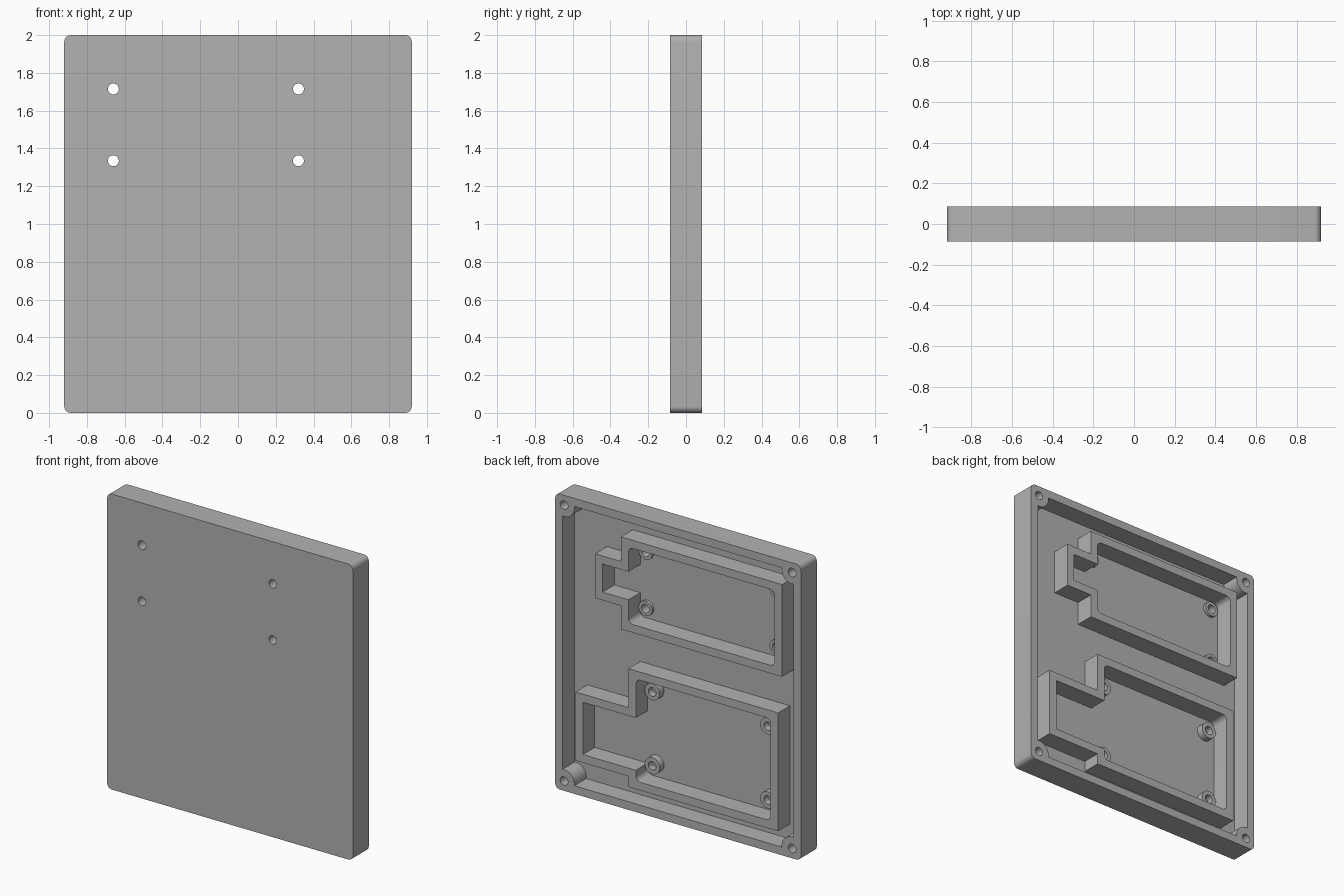
import bpy, bmesh
from math import cos, sin, pi, asin, radians
from mathutils import Vector

cube = bpy.data.objects.get("Cube")
if cube:
    bpy.data.objects.remove(cube, do_unlink=True)

HALF_W, HEIGHT, HALF_D = 0.92, 2.0, 0.085
FLOOR = -0.042          # inner floor depth
WALL = 0.055
SCREW = 0.066           # screw centre inset from the outer edges

grey = bpy.data.materials.new("plain grey")
grey.use_nodes = True
colour = (0.445, 0.445, 0.445, 1)
grey.diffuse_color = colour
grey.node_tree.nodes["Principled BSDF"].inputs["Base Color"].default_value = colour


def circle(x, z, r, n=32):
    return [(x + r * cos(2 * pi * i / n), z + r * sin(2 * pi * i / n)) for i in range(n)]


def rounded(corners, radii, n=6):
    """Round the right-angled corners of an outline."""
    out = []
    for i, (p, r) in enumerate(zip(corners, radii)):
        p = Vector(p)
        if not r:
            out.append(tuple(p))
            continue
        da = (Vector(corners[i - 1]) - p).normalized()
        db = (Vector(corners[(i + 1) % len(corners)]) - p).normalized()
        c = p + r * (da + db)
        for k in range(n + 1):
            t = pi / 2 * k / n
            out.append(tuple(c - r * (db * cos(t) + da * sin(t))))
    return out


def slab(name, outlines, y0, y1):
    """Fill x-z outlines (inner ones become holes) and extrude from y0 to y1."""
    curve = bpy.data.curves.new(name, 'CURVE')
    curve.dimensions = '2D'
    curve.fill_mode = 'BOTH'
    curve.extrude = (y1 - y0) / 2
    for pts in outlines:
        s = curve.splines.new('POLY')
        s.points.add(len(pts) - 1)
        for sp, (x, z) in zip(s.points, pts):
            sp.co = (x, z, 0, 1)
        s.use_cyclic_u = True
    tmp = bpy.data.objects.new(name + "_profile", curve)
    bpy.context.collection.objects.link(tmp)
    deps = bpy.context.evaluated_depsgraph_get()
    mesh = bpy.data.meshes.new_from_object(tmp.evaluated_get(deps))
    bpy.data.objects.remove(tmp, do_unlink=True)
    bpy.data.curves.remove(curve)

    bm = bmesh.new()
    bm.from_mesh(mesh)
    for v in bm.verts:
        x, z, d = v.co
        v.co = (x, (y0 + y1) / 2 - d, z)
    bmesh.ops.remove_doubles(bm, verts=bm.verts, dist=1e-5)
    bmesh.ops.recalc_face_normals(bm, faces=bm.faces)
    bm.to_mesh(mesh)
    bm.free()
    mesh.materials.clear()
    mesh.materials.append(grey)
    mesh.name = name
    obj = bpy.data.objects.new(name, mesh)
    bpy.context.collection.objects.link(obj)
    bpy.ops.object.select_all(action='DESELECT')
    obj.select_set(True)
    bpy.context.view_layer.objects.active = obj
    bpy.ops.object.shade_smooth_by_angle(angle=radians(30))
    return obj


# Front plate with four through holes
outer = rounded([(-HALF_W, 0), (HALF_W, 0), (HALF_W, HEIGHT), (-HALF_W, HEIGHT)], [0.035] * 4)
upper_mounts = [(x, z) for x in (-0.66, 0.32) for z in (1.335, 1.715)]
lower_mounts = [(x, z) for x in (-0.615, 0.25) for z in (0.30, 0.80)]
slab("front_plate", [outer] + [circle(x, z, 0.029) for x, z in upper_mounts], -HALF_D, FLOOR)

# Outer wall with a round screw boss in each corner
BOSS = 0.078
tilt = asin((SCREW - WALL) / BOSS)
inner, screw_holes = [], []
for k, (sx, sz) in enumerate([(1, 1), (-1, 1), (-1, -1), (1, -1)]):
    cx = sx * (HALF_W - SCREW)
    cz = HEIGHT / 2 + sz * (HEIGHT / 2 - SCREW)
    start, end = -pi / 2 + tilt, -pi - tilt
    for i in range(13):
        a = start + (end - start) * i / 12 + k * pi / 2
        inner.append((cx + BOSS * cos(a), cz + BOSS * sin(a)))
    screw_holes.append(circle(cx, cz, 0.029))
slab("outer_wall", [outer, inner] + screw_holes, FLOOR, HALF_D)


def frame(name, left, step, right, body, tab):
    """Raised frame: a wide body with a narrower tab towards +x."""
    loops = []
    for t, r in ((0, 0), (WALL, 0.035)):
        x0, x1, x2 = right + t, step - t, left - t
        b0, b1, t0, t1 = body[0] + t, body[1] - t, tab[0] + t, tab[1] - t
        corners = [(x0, b0), (x1, b0), (x1, t0), (x2, t0),
                   (x2, t1), (x1, t1), (x1, b1), (x0, b1)]
        loops.append(rounded(corners, [r, r, 0, 0, 0, 0, r, r]))
    slab(name, loops, FLOOR, HALF_D)


# Raised component frames
frame("upper_frame", 0.62, 0.427, -0.779, (1.208, 1.833), (1.367, 1.667))
frame("lower_frame", 0.768, 0.371, -0.749, (0.155, 0.956), (0.228, 0.692))

# Standoffs inside the frames
for label, mounts, radius, top in (("upper", upper_mounts, 0.05, -0.022),
                                   ("lower", lower_mounts, 0.056, 0.005)):
    for i, (x, z) in enumerate(mounts):
        slab(f"{label}_standoff_{i + 1}", [circle(x, z, radius), circle(x, z, 0.029)], FLOOR, top)
